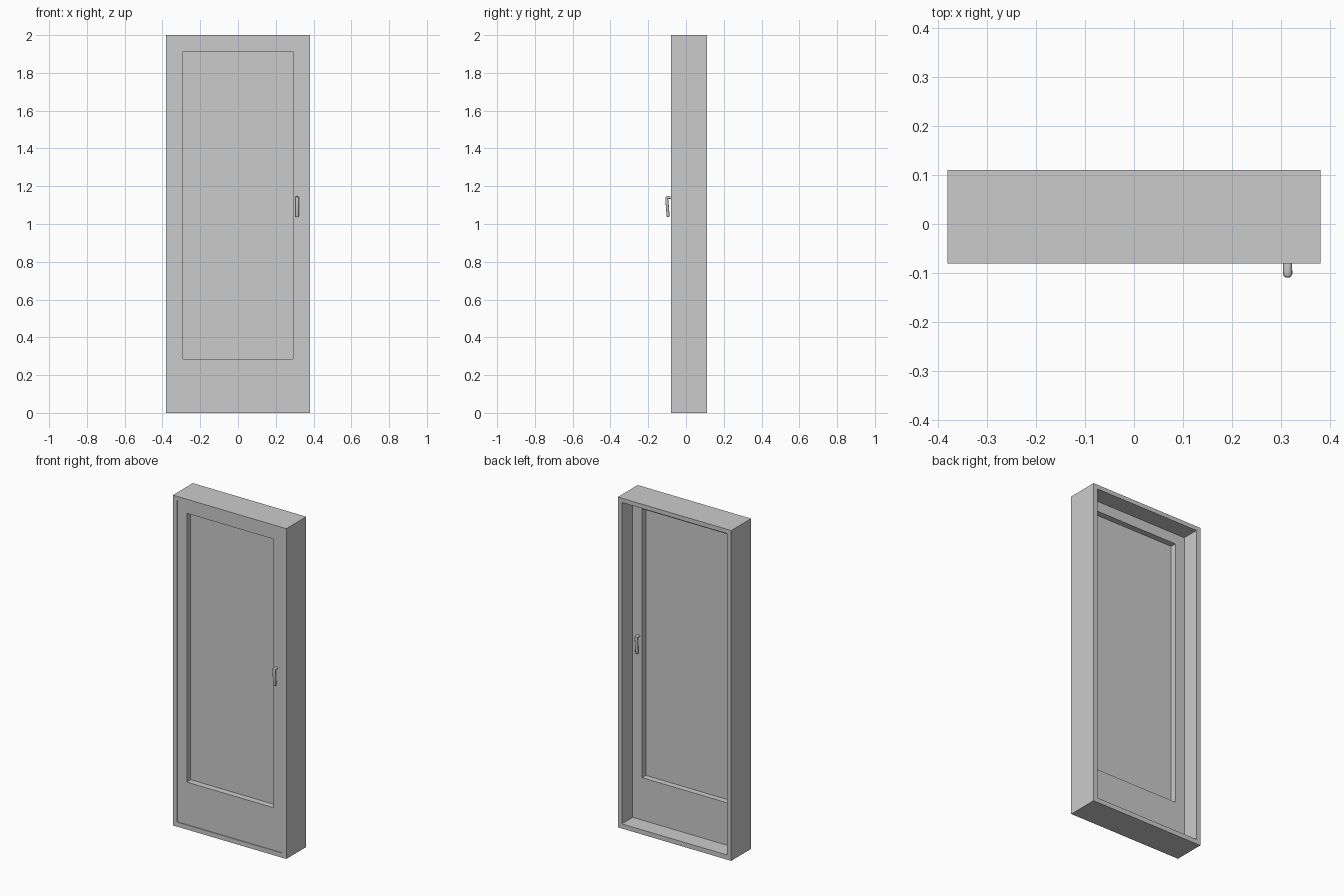
import bpy, bmesh, math

if "Cube" in bpy.data.objects:
    bpy.data.objects.remove(bpy.data.objects["Cube"])

SPLIT = -0.034      # plane where the light front meets the grey back
light = bpy.data.materials.new("light_paint")
light.diffuse_color = (0.84, 0.835, 0.825, 1)
light.use_nodes = True
light.node_tree.nodes["Principled BSDF"].inputs["Base Color"].default_value = light.diffuse_color


def make(name, bm, mat=None):
    bmesh.ops.recalc_face_normals(bm, faces=bm.faces)
    me = bpy.data.meshes.new(name)
    bm.to_mesh(me)
    bm.free()
    ob = bpy.data.objects.new(name, me)
    bpy.context.collection.objects.link(ob)
    if mat:
        me.materials.append(mat)
    return ob


def surround(name, outer, inner, y0, y1, mat=None):
    """Rectangular ring; rectangles are (half width, bottom, top)."""
    bm = bmesh.new()
    loops = []
    for (w, b, t), y in ((outer, y0), (outer, y1), (inner, y1), (inner, y0)):
        loops.append([bm.verts.new((x, y, z))
                      for x, z in ((-w, b), (w, b), (w, t), (-w, t))])
    for i in range(4):
        a, c = loops[i], loops[(i + 1) % 4]
        for j in range(4):
            k = (j + 1) % 4
            bm.faces.new((a[j], a[k], c[k], c[j]))
    return make(name, bm, mat)


OUTER = (0.38, 0.0, 2.0)
DOOR = (0.353, 0.028, 1.974)
GLASS = (0.29, 0.285, 1.912)

# Fixed frame and door leaf, each in a light front and a grey back half
surround("frame_front", OUTER, DOOR, -0.08, SPLIT, light)
surround("frame_back", OUTER, DOOR, SPLIT, 0.11)
surround("door_front", DOOR, GLASS, -0.076, SPLIT, light)
surround("door_back", DOOR, GLASS, SPLIT, 0.006)

# Glass pane
bm = bmesh.new()
bmesh.ops.create_cube(bm, size=1)
for v in bm.verts:
    v.co = (v.co.x * 0.58, v.co.y * 0.008 - 0.034,
            v.co.z * (GLASS[2] - GLASS[1]) + (GLASS[1] + GLASS[2]) / 2)
make("glass_pane", bm)


# Lever handles: rounded section swept out of the door and bent downwards
def handle(name, face, side):
    # distance from door face, height, half width, half thickness, section tilt
    path = [(-0.005, 1.137, 0.009, 0.007, 0), (0.017, 1.141, 0.009, 0.007, 10),
            (0.023, 1.138, 0.0095, 0.0085, 50), (0.023, 1.128, 0.0095, 0.008, 85),
            (0.0195, 1.085, 0.0095, 0.008, 95), (0.0165, 1.044, 0.0095, 0.008, 95),
            (0.016, 1.037, 0.007, 0.0055, 95)]
    n = 12
    bm = bmesh.new()
    rings = []
    for d, z, w, t, ang in path:
        s, c = math.sin(math.radians(ang)), math.cos(math.radians(ang))
        ring = []
        for i in range(n):
            a = 2 * math.pi * i / n
            u, v = w * math.cos(a), t * math.sin(a)
            ring.append(bm.verts.new((0.313 + u, face + side * (d + v * s), z + v * c)))
        rings.append(ring)
    for a, b in zip(rings, rings[1:]):
        for i in range(n):
            j = (i + 1) % n
            bm.faces.new((a[i], a[j], b[j], b[i]))
    bm.faces.new(rings[0])
    bm.faces.new(rings[-1])
    ob = make(name, bm)
    bpy.ops.object.select_all(action='DESELECT')
    ob.select_set(True)
    bpy.context.view_layer.objects.active = ob
    bpy.ops.object.shade_smooth_by_angle(angle=math.radians(40))


handle("handle_outside", -0.0785, -1)
handle("handle_inside", 0.006, 1)
